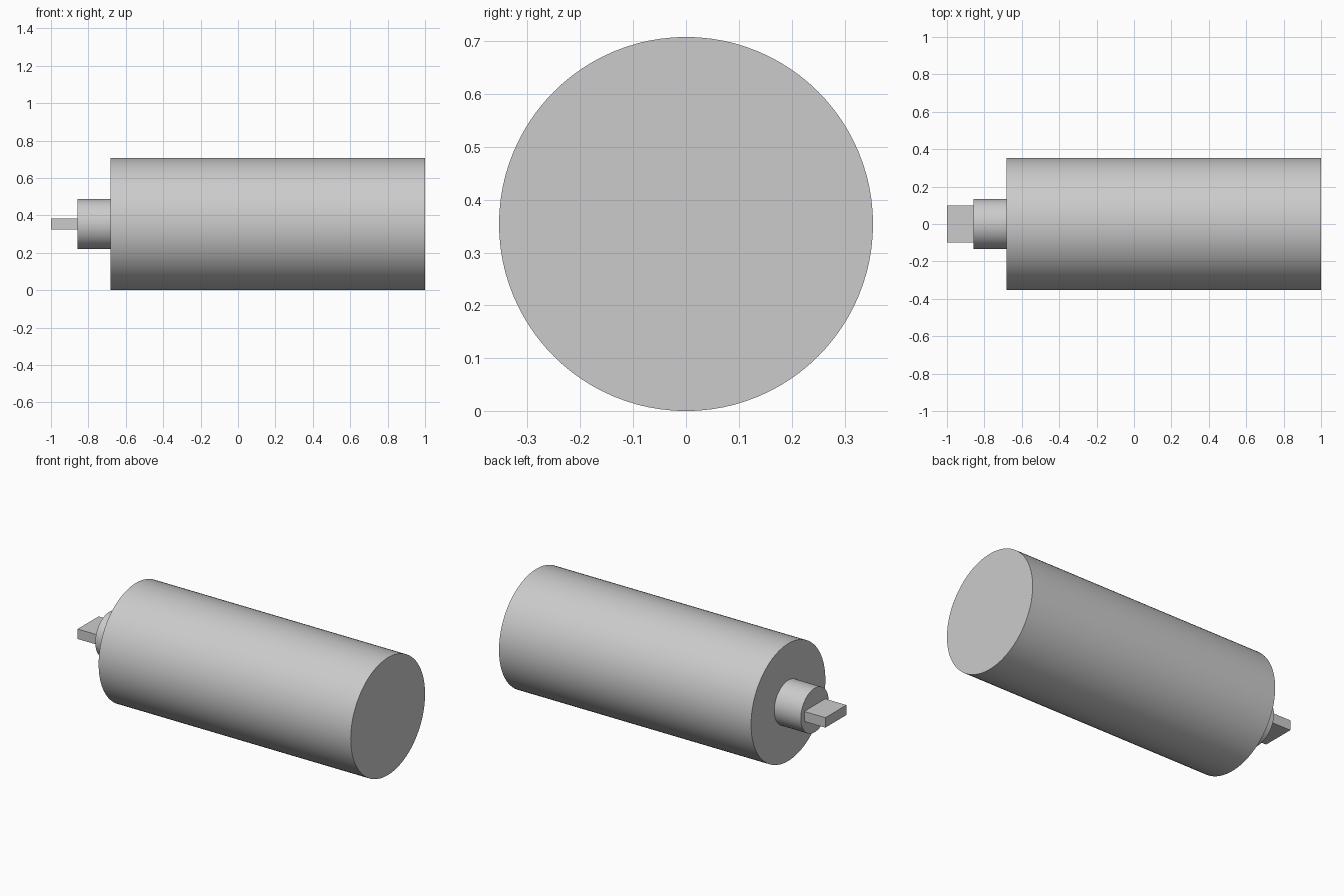
import bpy
import math

cube = bpy.data.objects.get("Cube")
if cube:
    bpy.data.objects.remove(cube, do_unlink=True)

AXIS_Z = 0.354

grey = bpy.data.materials.new("light grey")
grey.use_nodes = True
colour = (0.6, 0.6, 0.6, 1)
grey.diffuse_color = colour
grey.node_tree.nodes["Principled BSDF"].inputs["Base Color"].default_value = colour


def finish(name):
    obj = bpy.context.object
    obj.name = name
    obj.data.materials.append(grey)
    return obj


def rod(name, x0, x1, radius):
    """Smooth capped cylinder lying along x."""
    bpy.ops.mesh.primitive_cylinder_add(
        vertices=96, radius=radius, depth=x1 - x0,
        location=((x0 + x1) / 2, 0, AXIS_Z), rotation=(0, math.pi / 2, 0))
    bpy.ops.object.transform_apply(location=False, rotation=True, scale=True)
    bpy.ops.object.shade_smooth_by_angle(angle=math.radians(30))
    return finish(name)


# Main drum and the narrower neck on its end
rod("main_body", -0.682, 1.0, 0.354)
rod("neck", -0.859, -0.682, 0.133)

# Flat drive tab at the tip
bpy.ops.mesh.primitive_cube_add(size=1, location=(-0.9295, 0, AXIS_Z))
tab = finish("drive_tab")
tab.scale = (0.141, 0.2, 0.06)
bpy.ops.object.transform_apply(location=False, rotation=False, scale=True)
